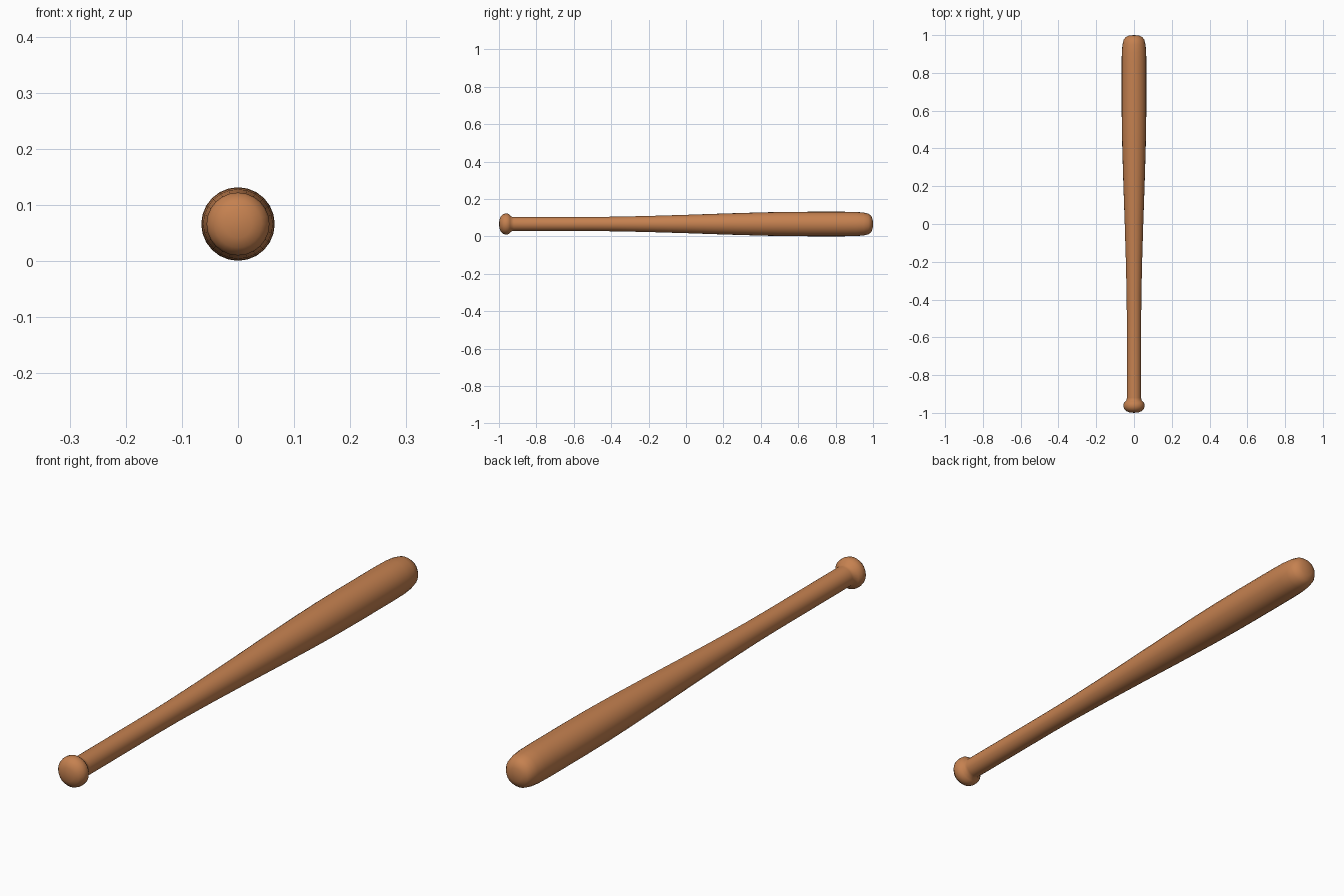
import bpy, bmesh, math

if "Cube" in bpy.data.objects:
    bpy.data.objects.remove(bpy.data.objects["Cube"])

SIDES = 24
AXIS_Z = 0.066

# Bat outline: (position along y, radius), from knob to barrel tip
profile = [
    (-1.0, 0.0), (-0.997, 0.025), (-0.99, 0.042), (-0.977, 0.053), (-0.965, 0.056),
    (-0.951, 0.055), (-0.941, 0.048), (-0.932, 0.039), (-0.92, 0.038),
    (-0.5, 0.038), (-0.38, 0.039), (-0.2, 0.043), (0.0, 0.049), (0.2, 0.056),
    (0.4, 0.062), (0.52, 0.0645), (0.65, 0.0655), (0.85, 0.0655), (0.91, 0.0645),
    (0.95, 0.061), (0.975, 0.055), (0.99, 0.044), (0.998, 0.025), (1.0, 0.0),
]

# Spin the outline around the bat's long axis
bm = bmesh.new()
verts = [bm.verts.new((r, y, AXIS_Z)) for y, r in profile]
edges = [bm.edges.new(pair) for pair in zip(verts, verts[1:])]
bmesh.ops.spin(bm, geom=verts + edges, cent=(0, 0, AXIS_Z), axis=(0, 1, 0),
               angle=math.tau, steps=SIDES, use_duplicate=False)
bmesh.ops.remove_doubles(bm, verts=bm.verts[:], dist=0.0001)
bmesh.ops.recalc_face_normals(bm, faces=bm.faces[:])

mesh = bpy.data.meshes.new("baseball_bat")
bm.to_mesh(mesh)
bm.free()
bat = bpy.data.objects.new("baseball_bat", mesh)
bpy.context.collection.objects.link(bat)

# Brown wood
wood = bpy.data.materials.new("wood")
wood.diffuse_color = (0.56, 0.22, 0.08, 1)
wood.use_nodes = True
wood.node_tree.nodes["Principled BSDF"].inputs["Base Color"].default_value = wood.diffuse_color
mesh.materials.append(wood)

# Smooth shading
bpy.context.view_layer.objects.active = bat
bat.select_set(True)
bpy.ops.object.shade_smooth_by_angle(angle=math.radians(50))
